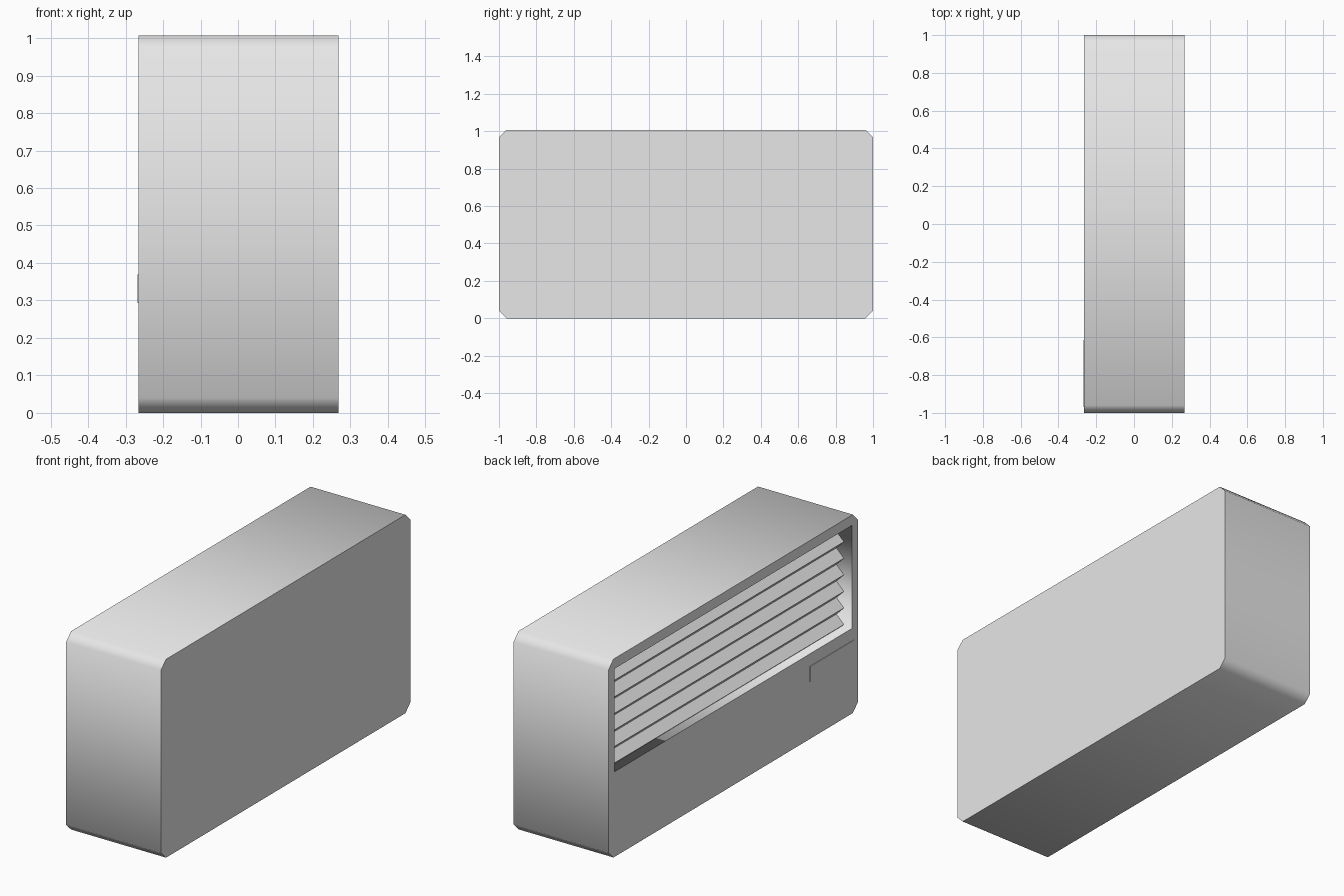
import bpy
import bmesh
import math
from mathutils import Matrix

cube = bpy.data.objects.get("Cube")
if cube:
    bpy.data.objects.remove(cube, do_unlink=True)

# One grey for the whole unit
grey = bpy.data.materials.new("light_grey")
grey.use_nodes = True
grey.diffuse_color = (0.8, 0.8, 0.8, 1)
grey.node_tree.nodes["Principled BSDF"].inputs["Base Color"].default_value = grey.diffuse_color

GRILLE_X, BACK_X = -0.265, 0.268      # casing faces
HALF_Y, HEIGHT, CHAMFER = 1.0, 1.007, 0.04
OPEN_Y, OPEN_LOW, OPEN_HIGH, OPEN_DEPTH = 0.952, 0.432, 0.955, 0.16
SLATS, PITCH, TOP_SLAT = 6, 0.084, 0.86


def finish(name, bm):
    bmesh.ops.recalc_face_normals(bm, faces=bm.faces)
    mesh = bpy.data.meshes.new(name)
    bm.to_mesh(mesh)
    bm.free()
    mesh.materials.append(grey)
    obj = bpy.data.objects.new(name, mesh)
    bpy.context.collection.objects.link(obj)
    return obj


def box(name, centre, size, turn=0.0):
    bm = bmesh.new()
    bmesh.ops.create_cube(bm, size=1)
    bm.transform(Matrix.Translation(centre) @ Matrix.Rotation(turn, 4, "Y")
                 @ Matrix.Diagonal((*size, 1)))
    return finish(name, bm)


def loop(bm, x, points):
    verts = [bm.verts.new((x, y, z)) for y, z in points]
    return [bm.edges.new((a, b)) for a, b in zip(verts, verts[1:] + verts[:1])]


def tube(bm, edges, depth):
    """Extrude a closed outline along x and cap its far end."""
    new = bmesh.ops.extrude_edge_only(bm, edges=edges)["geom"]
    bmesh.ops.translate(bm, vec=(depth, 0, 0),
                        verts=[g for g in new if isinstance(g, bmesh.types.BMVert)])
    bmesh.ops.contextual_create(bm, geom=[g for g in new if isinstance(g, bmesh.types.BMEdge)])


# Casing: chamfered outline with a rectangular recess in its grille side
a, h, c = HALF_Y, HEIGHT, CHAMFER
outline = [(-a + c, 0), (a - c, 0), (a, c), (a, h - c),
           (a - c, h), (-a + c, h), (-a, h - c), (-a, c)]
opening = [(-OPEN_Y, OPEN_LOW), (OPEN_Y, OPEN_LOW),
           (OPEN_Y, OPEN_HIGH), (-OPEN_Y, OPEN_HIGH)]
bm = bmesh.new()
outer = loop(bm, GRILLE_X, outline)
inner = loop(bm, GRILLE_X, opening)
bmesh.ops.triangle_fill(bm, edges=outer + inner, use_beauty=True)
tube(bm, outer, BACK_X - GRILLE_X)
tube(bm, inner, OPEN_DEPTH)

# Shading runs smoothly around the walls; rims stay sharp
for face in bm.faces:
    face.smooth = True
for edge in bm.edges:
    edge.smooth = abs(edge.verts[0].co.x - edge.verts[1].co.x) > 0.01
finish("casing", bm)

# Louvre slats: square bars turned on edge
side = PITCH / math.sqrt(2)
for i in range(SLATS):
    box(f"louvre_slat_{i + 1}", (GRILLE_X + 0.087, 0, TOP_SLAT - i * PITCH),
        (side, 2 * OPEN_Y, side), math.radians(45))

# Control plate below the grille
box("control_plate", (GRILLE_X, -0.791, 0.331), (0.006, 0.354, 0.076))
